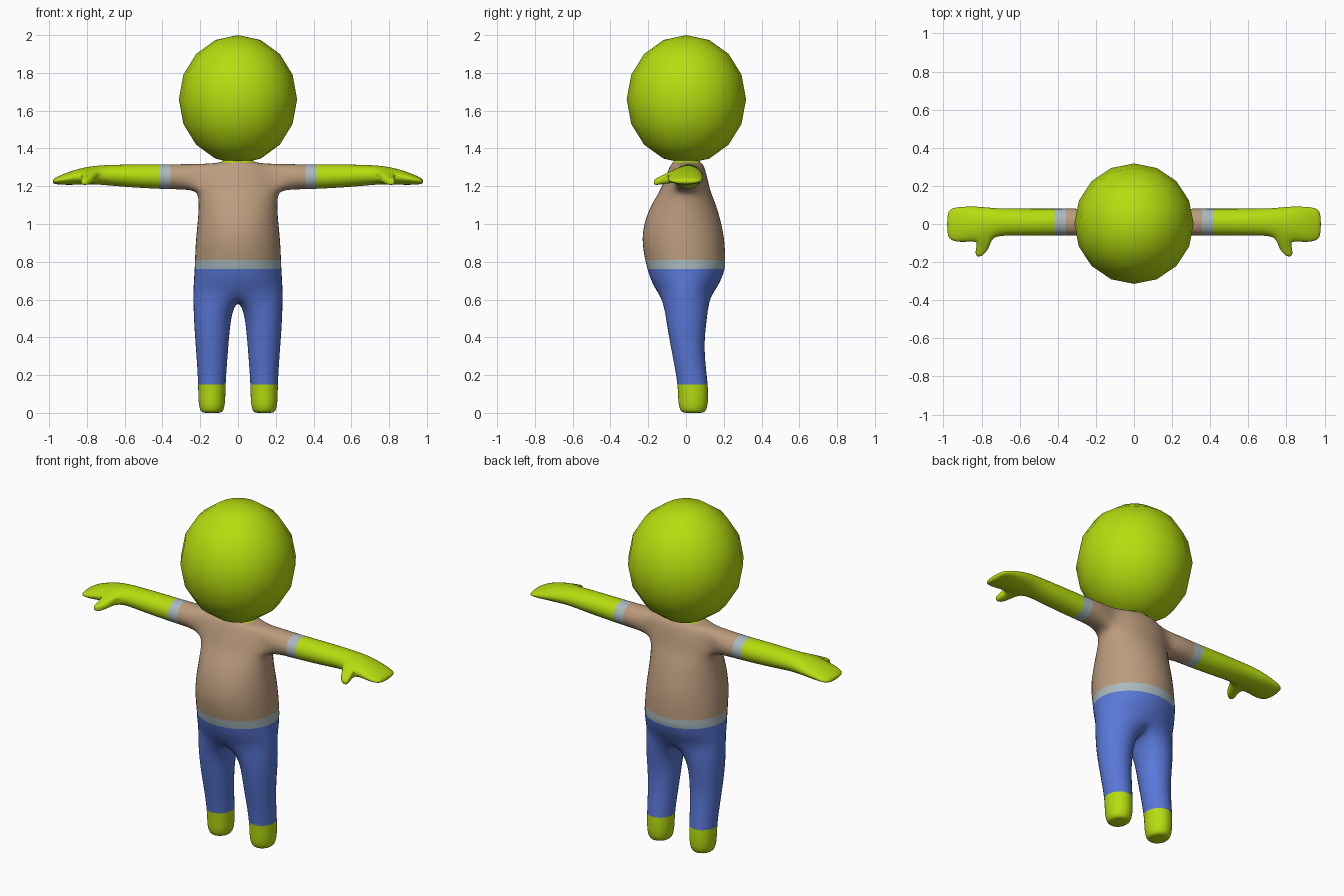
import bpy, bmesh
from math import sin, cos, pi, radians

if "Cube" in bpy.data.objects:
    bpy.data.objects.remove(bpy.data.objects["Cube"])

PARTS = ["shirt", "shirt_trim", "trousers", "arms", "feet", "neck"]
SHIRT, TRIM, TROUSERS, ARMS, FEET, NECK = range(6)


def material(name, rgb):
    m = bpy.data.materials.new(name)
    m.diffuse_color = (*rgb, 1)
    m.use_nodes = True
    m.node_tree.nodes["Principled BSDF"].inputs["Base Color"].default_value = m.diffuse_color
    return m


skin = material("lime_skin", (0.47, 0.72, 0.005))
tan = material("tan_cloth", (0.50, 0.33, 0.205))
blue = material("blue_cloth", (0.10, 0.185, 0.68))
grey = material("pale_trim", (0.40, 0.49, 0.52))
MATS = [tan, grey, blue, skin, skin, skin]

bm = bmesh.new()
K12, K8 = 1 / 0.955, 1 / 0.902      # make up for subdivision shrinkage


def torso_ring(z, rx, yf, yb):
    """Right half of a 12-point ring, front to back."""
    yc, ry = (yf + yb) / 2, (yb - yf) / 2 * K12
    return [bm.verts.new((rx * K12 * sin(k * pi / 6) if 0 < k < 6 else 0,
                          yc - ry * cos(k * pi / 6), z)) for k in range(7)]


def arm_ring(x, yc, ry, zc, rz):
    return [bm.verts.new((x, yc - ry * K8 * cos(k * pi / 4),
                          zc + rz * K8 * sin(k * pi / 4))) for k in range(8)]


def leg_ring(z, xi, xo, yf, yb, s=1.0):
    cx, rx = (xi + xo) / 2, (xo - xi) / 2 * K8 * s
    cy, ry = (yf + yb) / 2, (yb - yf) / 2 * K8 * s
    return [bm.verts.new((cx + rx * sin(radians(45 * k - 45)),
                          cy - ry * cos(radians(45 * k - 45)), z)) for k in range(8)]


def bridge(a, b, part, closed=True, skip=()):
    n = len(a)
    faces = {}
    for i in range(n if closed else n - 1):
        if i not in skip:
            j = (i + 1) % n
            faces[i] = bm.faces.new((a[i], a[j], b[j], b[i]))
            faces[i].material_index = part
    return faces


# Torso, from the hips up to the neck
torso = [torso_ring(*r) for r in (
    (0.645, .236, -.150, .145), (0.70, .233, -.185, .185),
    (0.768, .229, -.206, .207), (0.794, .228, -.212, .208),
    (0.92, .223, -.238, .205), (1.04, .209, -.212, .178),
    (1.125, .207, -.170, .150), (1.172, .215, -.138, .128),
    (1.25, .205, -.108, .112), (1.318, .175, -.080, .092),
    (1.324, .088, -.068, .075), (1.345, .068, -.062, .068),
    (1.42, .068, -.062, .068))]
torso_parts = [TROUSERS, TROUSERS, TRIM] + [SHIRT] * 7 + [NECK] * 2
for i, part in enumerate(torso_parts):
    bridge(torso[i], torso[i + 1], part, False, (2, 3) if i in (7, 8) else ())

# Arm, grown from the opening left in the shoulder
a, b, c = torso[7:10]
ring = [b[2], c[2], c[3], c[4], b[4], a[4], a[3], a[2]]
arm_specs = (
    (.27, .010, .072, 1.250, .067, SHIRT), (.370, .010, .070, 1.250, .065, SHIRT),
    (.395, .010, .070, 1.250, .0645, TRIM), (.55, .010, .070, 1.254, .061, ARMS),
    (.67, .010, .070, 1.258, .055, ARMS), (.74, .009, .074, 1.260, .050, ARMS),
    (.82, .003, .089, 1.254, .045, ARMS), (.90, -.003, .094, 1.241, .034, ARMS),
    (.955, -.002, .086, 1.230, .021, ARMS), (.982, -.001, .064, 1.225, .011, ARMS))
for x, yc, ry, zc, rz, part in arm_specs:
    nxt = arm_ring(x, yc, ry, zc, rz)
    faces = bridge(ring, nxt, part)
    if x == .82:
        thumb = [faces[7], faces[0]]
    ring = nxt
bm.faces.new(ring).material_index = ARMS

# Thumb, drawn out of the front of the hand
for cx, y, cz, sx, sz in ((.797, -.130, 1.232, .80, .62), (.815, -.172, 1.220, .62, .70)):
    ext = bmesh.ops.extrude_face_region(bm, geom=thumb)["geom"]
    bmesh.ops.delete(bm, geom=[f for f in thumb if f.is_valid], context='FACES_ONLY')
    vs = [g for g in ext if isinstance(g, bmesh.types.BMVert)]
    thumb = [g for g in ext if isinstance(g, bmesh.types.BMFace)]
    mx = sum(v.co.x for v in vs) / len(vs)
    mz = sum(v.co.z for v in vs) / len(vs)
    for v in vs:
        v.co = (cx + (v.co.x - mx) * sx, y, cz + (v.co.z - mz) * sz)
        for f in v.link_faces:
            f.material_index = ARMS

# Leg and foot, sharing a crotch point with the other side
torso[0][0].co.z = torso[0][6].co.z = 0.63
ring = torso[0] + [bm.verts.new((0, 0.0, 0.585))]
for spec, part in (
        ((.53, .035, .235, -.110, .115), TROUSERS), ((.40, .048, .227, -.090, .096), TROUSERS),
        ((.27, .058, .217, -.064, .100), TROUSERS), ((.143, .067, .210, -.042, .117), TROUSERS),
        ((.055, .067, .210, -.042, .118), FEET), ((.002, .067, .210, -.042, .118, .84), FEET),
        ((0, .067, .210, -.042, .118, .45), FEET)):
    nxt = leg_ring(*spec)
    bridge(ring, nxt, part)
    ring = nxt
bm.faces.new(ring).material_index = FEET

bmesh.ops.delete(bm, geom=[v for v in bm.verts if not v.link_faces], context='VERTS')
bmesh.ops.recalc_face_normals(bm, faces=bm.faces[:])

# Mirror and smooth the cage
mesh = bpy.data.meshes.new("body_cage")
bm.to_mesh(mesh)
bm.free()
for m in MATS:
    mesh.materials.append(m)
cage = bpy.data.objects.new("body_cage", mesh)
bpy.context.collection.objects.link(cage)
mirror = cage.modifiers.new("mirror", 'MIRROR')
mirror.use_clip = True
sub = cage.modifiers.new("subdivide", 'SUBSURF')
sub.levels = sub.render_levels = 2
dg = bpy.context.evaluated_depsgraph_get()
smooth = bpy.data.meshes.new_from_object(cage.evaluated_get(dg))
bpy.data.objects.remove(cage)

# Split the smooth body into its named parts
for i, name in enumerate(PARTS):
    pb = bmesh.new()
    pb.from_mesh(smooth)
    bmesh.ops.delete(pb, geom=[f for f in pb.faces if f.material_index != i], context='FACES')
    for f in pb.faces:
        f.material_index = 0
        f.smooth = True
    part = bpy.data.meshes.new(name)
    pb.to_mesh(part)
    pb.free()
    part.materials.append(MATS[i])
    bpy.context.collection.objects.link(bpy.data.objects.new(name, part))

# Head
bpy.ops.mesh.primitive_uv_sphere_add(segments=16, ring_count=8, radius=1, location=(0, 0.002, 1.66))
head = bpy.context.object
head.name = "head"
head.scale = (0.313, 0.316, 0.34)
head.data.materials.append(skin)
bpy.ops.object.shade_smooth()
